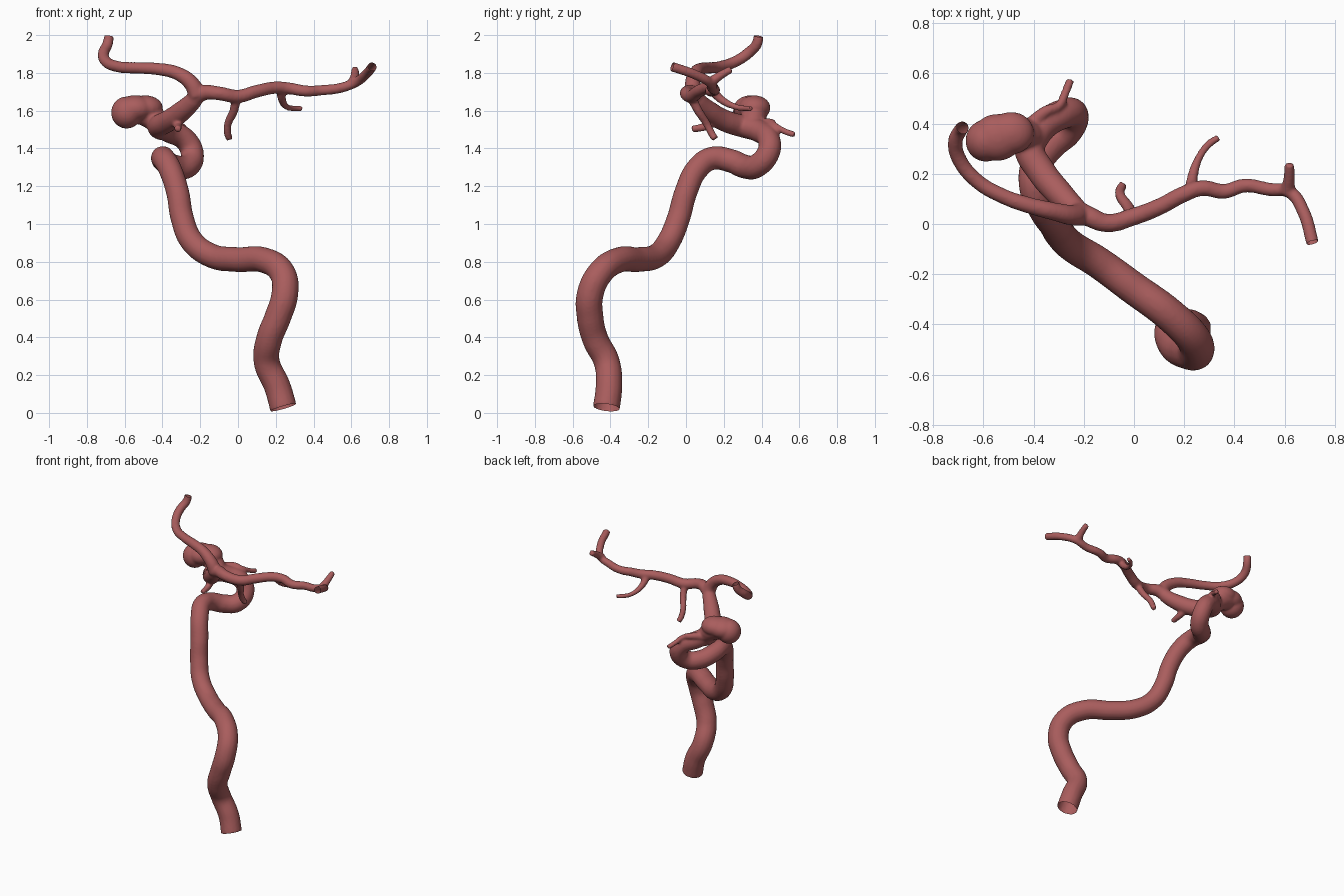
import bpy
import bmesh
from mathutils import Vector

if "Cube" in bpy.data.objects:
    bpy.data.objects.remove(bpy.data.objects["Cube"])

parts = []
open_ends = []


def tube(name, pts, radii, start_open=False, end_open=False):
    """Smooth tapered vessel through pts; radii are spread evenly along them."""
    cu = bpy.data.curves.new(name, 'CURVE')
    cu.dimensions = '3D'
    cu.bevel_depth = 1.0
    cu.bevel_resolution = 6
    cu.resolution_u = 10
    cu.use_fill_caps = True
    sp = cu.splines.new('BEZIER')
    sp.bezier_points.add(len(pts) - 1)
    for i, (bp, p) in enumerate(zip(sp.bezier_points, pts)):
        bp.co = Vector(p)
        bp.handle_left_type = bp.handle_right_type = 'AUTO'
        t = i / (len(pts) - 1) * (len(radii) - 1)
        k = min(int(t), len(radii) - 2)
        bp.radius = radii[k] + (radii[k + 1] - radii[k]) * (t - k)
    ob = bpy.data.objects.new(name, cu)
    bpy.context.collection.objects.link(ob)
    parts.append(ob)
    if start_open:
        open_ends.append((Vector(pts[0]), (Vector(pts[0]) - Vector(pts[1])).normalized(), radii[0]))
    if end_open:
        open_ends.append((Vector(pts[-1]), (Vector(pts[-1]) - Vector(pts[-2])).normalized(), radii[-1]))


def lobe(name, loc, size):
    bpy.ops.mesh.primitive_uv_sphere_add(segments=32, ring_count=16, location=loc)
    ob = bpy.context.object
    ob.name = name
    ob.scale = size
    parts.append(ob)


# main trunk: neck, S-bends and tight siphon loop
tube("trunk", [
    (.242, -.422, .022), (.208, -.408, .14), (.152, -.42, .27), (.165, -.48, .39),
    (.212, -.508, .51), (.248, -.507, .63), (.235, -.455, .74), (.14, -.36, .808),
    (-.01, -.25, .812), (-.14, -.155, .832), (-.245, -.09, .91), (-.295, -.04, 1.03),
    (-.32, .0, 1.17), (-.362, .062, 1.295), (-.395, .14, 1.348), (-.39, .235, 1.335),
    (-.335, .315, 1.303), (-.265, .375, 1.308), (-.243, .437, 1.38), (-.283, .438, 1.45),
    (-.36, .395, 1.488), (-.415, .32, 1.515)],
    [.072, .069, .072, .068, .064, .061, .062, .064, .060, .060], start_open=True)
tube("upper_trunk", [(-.40, .37, 1.50), (-.42, .31, 1.515), (-.37, .21, 1.545), (-.30, .125, 1.595),
                     (-.235, .06, 1.655), (-.205, .035, 1.695)],
     [.06, .06, .058, .055, .047, .034])

# lumpy bulge on the loop
lobe("bulge_outer", (-.59, .332, 1.59), (.082, .084, .085))
lobe("bulge_middle", (-.545, .345, 1.61), (.10, .094, .072))
lobe("bulge_inner", (-.49, .362, 1.615), (.092, .085, .066))
tube("bulge_neck", [(-.52, .36, 1.60), (-.46, .36, 1.57), (-.40, .35, 1.51)], [.07, .068, .06])

# front branch, sweeping left and up
tube("left_branch", [
    (-.215, .04, 1.68), (-.245, .035, 1.742), (-.32, .05, 1.797), (-.42, .075, 1.82),
    (-.52, .11, 1.826), (-.63, .175, 1.832), (-.70, .265, 1.862), (-.712, .33, 1.905),
    (-.69, .376, 1.955), (-.682, .385, 2.0)],
    [.048, .037, .031, .030, .030, .026], end_open=True)

# long branch, running right
tube("right_branch", [
    (-.235, .055, 1.665), (-.18, .03, 1.695), (-.11, .004, 1.693), (0, .03, 1.676), (.10, .068, 1.703),
    (.20, .12, 1.722), (.27, .143, 1.718), (.36, .13, 1.704), (.44, .153, 1.708),
    (.54, .138, 1.72), (.62, .128, 1.748), (.675, .05, 1.79), (.713, -.08, 1.835)],
    [.045, .037, .034, .032, .028, .026, .026], end_open=True)

# small side twigs, flared where they leave the branch
tube("twig_inner", [(-.01, .03, 1.67), (-.022, .065, 1.60), (-.053, .11, 1.53), (-.055, .135, 1.48),
                    (-.045, .155, 1.45)], [.026, .021, .019])
tube("twig_middle", [(.23, .13, 1.72), (.233, .185, 1.66), (.262, .27, 1.618), (.30, .32, 1.612),
                     (.338, .345, 1.61)], [.028, .016, .015])
tube("twig_outer", [(.61, .125, 1.745), (.618, .18, 1.785), (.62, .24, 1.82)], [.030, .023, .02])
tube("twig_back", [(-.41, .40, 1.53), (-.35, .45, 1.535), (-.30, .47, 1.52), (-.275, .52, 1.492),
                   (-.253, .575, 1.472)], [.028, .018, .017])
tube("twig_stub", [(-.335, .16, 1.56), (-.32, .11, 1.52), (-.318, .03, 1.502)], [.03, .023, .018])

# fuse every vessel into one skin
bpy.ops.object.select_all(action='DESELECT')
for ob in parts:
    ob.select_set(True)
bpy.context.view_layer.objects.active = parts[0]
bpy.ops.object.convert(target='MESH')
bpy.ops.object.join()
artery = bpy.context.object
artery.name = artery.data.name = "artery"
bpy.ops.object.transform_apply(location=True, rotation=True, scale=True)

rm = artery.modifiers.new("fuse", 'REMESH')
rm.mode = 'VOXEL'
rm.voxel_size = 0.008
sm = artery.modifiers.new("soften", 'SMOOTH')
sm.factor = 0.5
sm.iterations = 7
for m in ("fuse", "soften"):
    bpy.ops.object.modifier_apply(modifier=m)

# cut the main vessel ends open and clean
bm = bmesh.new()
bm.from_mesh(artery.data)
for co, normal, r in open_ends:
    faces = [f for f in bm.faces if (f.calc_center_median() - co).length < r * 1.8]
    geom = set(faces)
    for f in faces:
        geom.update(f.edges)
        geom.update(f.verts)
    bmesh.ops.bisect_plane(bm, geom=list(geom), plane_co=co - normal * 0.007,
                           plane_no=normal, clear_outer=True)
bm.to_mesh(artery.data)
bm.free()
bpy.ops.object.shade_smooth_by_angle(angle=0.9)

mat = bpy.data.materials.new("vessel_red")
mat.diffuse_color = (.40, .11, .11, 1)
mat.use_nodes = True
mat.node_tree.nodes["Principled BSDF"].inputs["Base Color"].default_value = mat.diffuse_color
artery.data.materials.clear()
artery.data.materials.append(mat)
